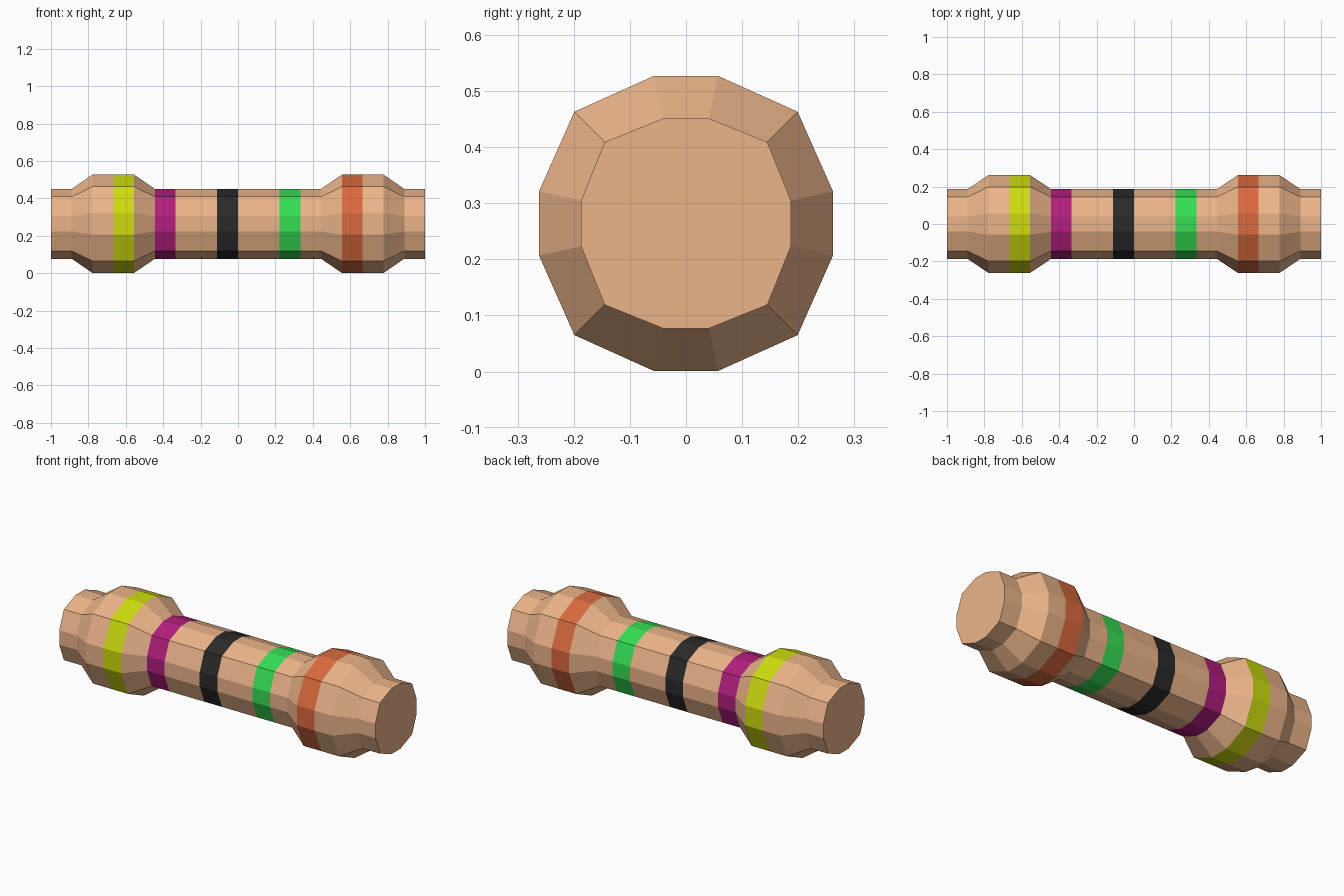
import bpy, bmesh

if "Cube" in bpy.data.objects:
    bpy.data.objects.remove(bpy.data.objects["Cube"])

CENTRE_Z = 0.264
SEGMENTS = 18                     # equal slices along the 2-unit length
# first-quadrant corners (y, z) of the 12-sided section, thin and bulged
THIN = [(0.187, 0.041), (0.145, 0.145), (0.041, 0.187)]
WIDE = [(0.262, 0.057), (0.199, 0.199), (0.057, 0.263)]
WIDE_RINGS = {2, 3, 4, 14, 15, 16}


def material(name, rgb):
    """Material from 0-255 display colour, stored as linear."""
    m = bpy.data.materials.new(name)
    m.diffuse_color = [((c / 255 + 0.055) / 1.055) ** 2.4 if c > 10 else c / 255 / 12.92
                       for c in rgb] + [1.0]
    m.use_nodes = True
    m.node_tree.nodes["Principled BSDF"].inputs["Base Color"].default_value = m.diffuse_color
    return m


def section(quarter):
    """Mirror the quarter section into a full loop."""
    q1 = quarter
    q2 = [(-y, z) for y, z in reversed(q1)]
    return q1 + q2 + [(-y, -z) for y, z in q1 + q2]


# Colour bands: slice index -> material
bands = {
    3: material("yellow_band", (205, 220, 14)),
    5: material("purple_band", (178, 30, 126)),
    8: material("black_band", (42, 42, 42)),
    11: material("green_band", (52, 222, 84)),
    14: material("orange_band", (217, 106, 62)),
}
tan = material("tan_body", (236, 181, 138))

mesh = bpy.data.meshes.new("resistor_body")
body = bpy.data.objects.new("resistor_body", mesh)
bpy.context.collection.objects.link(body)
mesh.materials.append(tan)
slots = {}
for index, mat in bands.items():
    slots[index] = len(mesh.materials)
    mesh.materials.append(mat)

# Rings lofted along x
bm = bmesh.new()
rings = []
for i in range(SEGMENTS + 1):
    x = -1 + 2 * i / SEGMENTS
    loop = section(WIDE if i in WIDE_RINGS else THIN)
    rings.append([bm.verts.new((x, y, z + CENTRE_Z)) for y, z in loop])

# Sides, coloured slice by slice
for i, (a, b) in enumerate(zip(rings, rings[1:])):
    n = len(a)
    for k in range(n):
        f = bm.faces.new((a[k], a[(k + 1) % n], b[(k + 1) % n], b[k]))
        f.material_index = slots.get(i, 0)

# Flat end caps
bm.faces.new(rings[0])
bm.faces.new(rings[-1])
bmesh.ops.recalc_face_normals(bm, faces=bm.faces)
bm.to_mesh(mesh)
bm.free()
